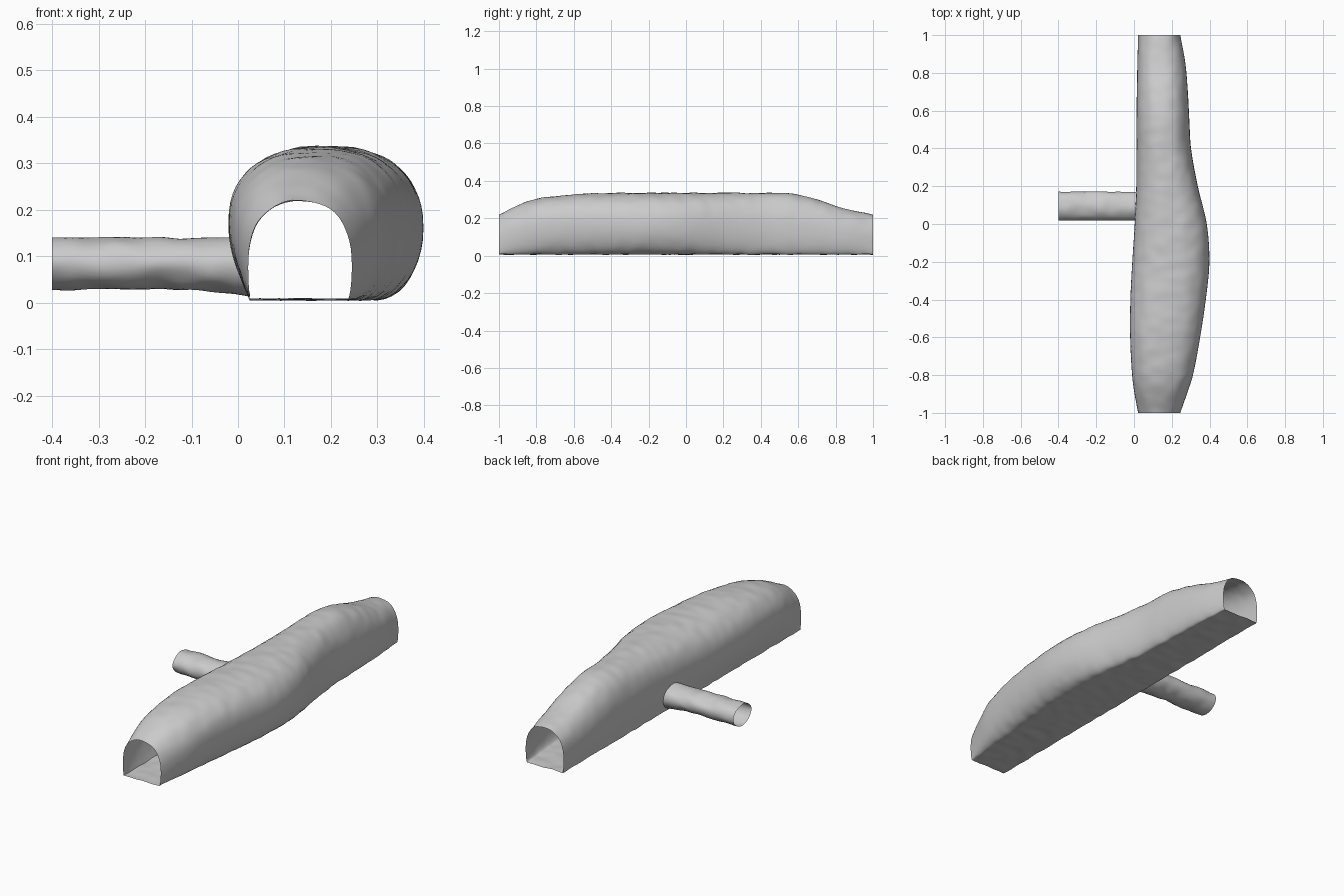
import bpy, bmesh, math
from mathutils import Vector, noise

if "Cube" in bpy.data.objects:
    bpy.data.objects.remove(bpy.data.objects["Cube"])

# Stations along the tunnel: y, left x, right x, right floor edge x, crown z, widest z
STATIONS = [
    (-1.00, 0.022, 0.245, 0.235, 0.220, 0.080),
    (-0.90, 0.003, 0.280, 0.240, 0.268, 0.120),
    (-0.80, -0.010, 0.312, 0.250, 0.303, 0.150),
    (-0.60, -0.020, 0.350, 0.265, 0.329, 0.170),
    (-0.40, -0.019, 0.380, 0.285, 0.335, 0.165),
    (-0.20, -0.009, 0.399, 0.300, 0.336, 0.160),
    (0.00, 0.004, 0.385, 0.300, 0.336, 0.160),
    (0.20, 0.012, 0.338, 0.280, 0.335, 0.150),
    (0.40, 0.013, 0.302, 0.260, 0.335, 0.140),
    (0.55, 0.013, 0.293, 0.255, 0.333, 0.130),
    (0.70, 0.015, 0.285, 0.250, 0.300, 0.115),
    (0.85, 0.018, 0.272, 0.243, 0.252, 0.095),
    (1.00, 0.022, 0.245, 0.235, 0.220, 0.080),
]
FLOOR, FLOOR_LEFT = 0.007, 0.025
SIDE_Y, SIDE_Z, SIDE_RY, SIDE_RZ = 0.095, 0.085, 0.076, 0.055


def station(y):
    """Smooth interpolation between the stations."""
    n = len(STATIONS)
    i = max(k for k in range(n - 1) if STATIONS[k][0] <= y + 1e-6)
    a, b = STATIONS[i], STATIONS[i + 1]
    p, q = STATIONS[max(i - 1, 0)], STATIONS[min(i + 2, n - 1)]
    h = b[0] - a[0]
    t = (y - a[0]) / h
    out = []
    for k in range(1, 6):
        ma = (b[k] - p[k]) / (b[0] - p[0]) * h
        mb = (q[k] - a[k]) / (q[0] - a[0]) * h
        out.append((2*t**3 - 3*t*t + 1) * a[k] + (t**3 - 2*t*t + t) * ma
                   + (3*t*t - 2*t**3) * b[k] + (t**3 - t*t) * mb)
    return out


def spow(v, e):
    return math.copysign(abs(v) ** e, v)


def left_wall(y, z):
    l, r, fr, top, zm = station(y)
    t = min(max((z - FLOOR) / (zm - FLOOR), 0), 1)
    return FLOOR_LEFT + (l - FLOOR_LEFT) * math.sin(t * math.pi / 2)


def section(y):
    """Closed loop: left wall, arched crown, right bulge, flat floor."""
    l, r, fr, top, zm = station(y)
    pts = []
    for i in range(10):
        z = FLOOR + (zm - FLOOR) * i / 10
        pts.append((left_wall(y, z), z))
    cx, rx = (l + r) / 2, (r - l) / 2
    for i in range(28):
        a = math.pi * (1 - i / 28)
        pts.append((cx + rx * spow(math.cos(a), 0.86),
                    zm + (top - zm) * spow(math.sin(a), 0.86)))
    for i in range(10):
        a = math.pi / 2 * i / 10
        pts.append((fr + (r - fr) * math.cos(a), zm - (zm - FLOOR) * math.sin(a)))
    for i in range(10):
        pts.append((fr + (FLOOR_LEFT - fr) * i / 10, FLOOR))
    return pts


def rough(v, amount):
    n = noise.noise(v * 17) * amount
    return v + Vector((0, n * 0.4, n))


def loft(bm, rings):
    loops = [[bm.verts.new(p) for p in ring] for ring in rings]
    for a, b in zip(loops, loops[1:]):
        for i in range(len(a)):
            j = (i + 1) % len(a)
            bm.faces.new((a[i], a[j], b[j], b[i]))


def finish(bm, name, inside):
    bm.normal_update()
    # turn the shell outwards, judged from its topmost face
    f = max(bm.faces, key=lambda f: f.calc_center_median().z)
    if f.normal.z < 0:
        bmesh.ops.reverse_faces(bm, faces=bm.faces[:])
    me = bpy.data.meshes.new(name)
    bm.to_mesh(me)
    bm.free()
    ob = bpy.data.objects.new(name, me)
    bpy.context.collection.objects.link(ob)
    bpy.context.view_layer.objects.active = ob
    ob.select_set(True)
    bpy.ops.object.shade_smooth_by_angle(angle=math.radians(50))
    ob.select_set(False)


# Main tunnel, open at both ends, with an opening for the side passage
bm = bmesh.new()
rings = []
for k in range(161):
    y = -1 + k / 80
    ring = []
    for x, z in section(y):
        n = noise.noise(Vector((x, y, z)) * 17) * 0.004
        ring.append(Vector((x, y, z + n)))
    rings.append(ring)
loft(bm, rings)
hole = []
for f in bm.faces:
    c = f.calc_center_median()
    if c.x < 0.06 and c.z > 0.012 and \
            ((c.y - SIDE_Y) / SIDE_RY) ** 2 + ((c.z - SIDE_Z) / SIDE_RZ) ** 2 < 0.85:
        hole.append(f)
bmesh.ops.delete(bm, geom=hole, context='FACES')
finish(bm, "main_tunnel", False)

# Side passage, open at the outer end, flaring down onto the tunnel wall
bm = bmesh.new()
rings = []
for k in range(31):
    t = k / 30
    flare = max(0, (t - 0.7) / 0.3)
    ring = []
    for i in range(32):
        a = 2 * math.pi * i / 32
        y = SIDE_Y + SIDE_RY * math.cos(a)
        z = SIDE_Z + SIDE_RZ * math.sin(a)
        if z < SIDE_Z:
            z += 0.018 * flare * math.sin(a)
        x = -0.4 + (left_wall(y, z) + 0.002 + 0.4) * t
        p = rough(Vector((x, y, z)), 0.006)
        p.x = x
        ring.append(p)
    rings.append(ring)
loft(bm, rings)
finish(bm, "side_passage", False)
